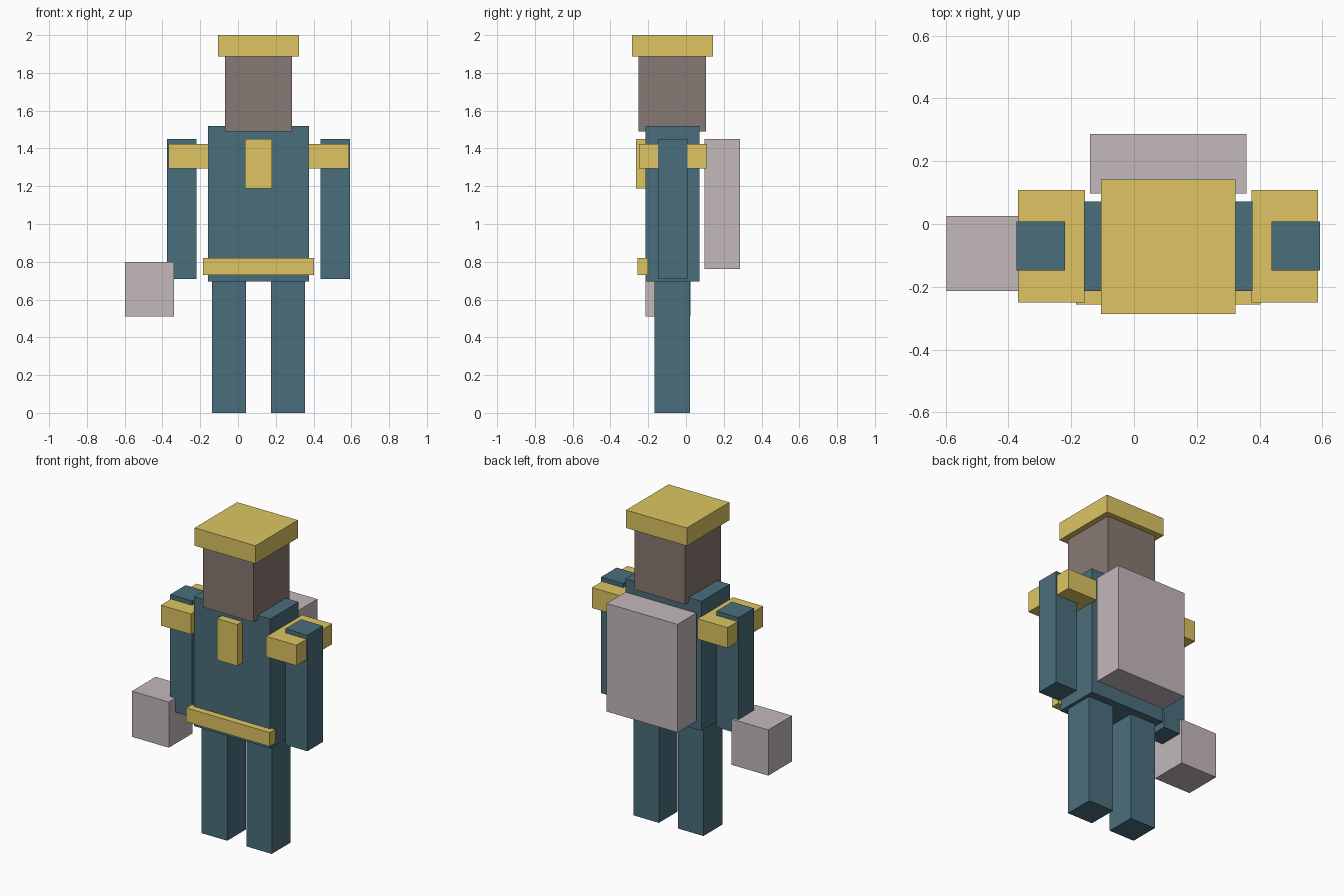
import bpy
import bmesh
from mathutils import Vector

if "Cube" in bpy.data.objects:
    bpy.data.objects.remove(bpy.data.objects["Cube"])

CENTRE_X = 0.109  # the body's own plane of symmetry


def make_material(name, srgb):
    mat = bpy.data.materials.new(name)
    linear = [((c / 255 + 0.055) / 1.055) ** 2.4 for c in srgb]
    mat.diffuse_color = (*linear, 1)
    mat.use_nodes = True
    mat.node_tree.nodes["Principled BSDF"].inputs["Base Color"].default_value = mat.diffuse_color
    return mat


cloth = make_material("blue_cloth", (74, 110, 124))
gold = make_material("gold", (221, 197, 98))
skin = make_material("brown_skin", (135, 121, 115))
pale = make_material("pale_grey", (195, 184, 187))


def box(name, x, y, z, mat):
    """Box given by its (low, high) range on each axis."""
    low, high = Vector((x[0], y[0], z[0])), Vector((x[1], y[1], z[1]))
    centre, size = (low + high) / 2, high - low
    bm = bmesh.new()
    bmesh.ops.create_cube(bm, size=1)
    bmesh.ops.scale(bm, vec=size, verts=bm.verts)
    mesh = bpy.data.meshes.new(name)
    bm.to_mesh(mesh)
    bm.free()
    mesh.materials.append(mat)
    obj = bpy.data.objects.new(name, mesh)
    obj.location = centre
    bpy.context.collection.objects.link(obj)


def box_pair(name, x, y, z, mat):
    """Box and its mirror image across the body's centre."""
    box(name + "_right", x, y, z, mat)
    box(name + "_left", (2 * CENTRE_X - x[1], 2 * CENTRE_X - x[0]), y, z, mat)


# Body
box("torso", (-0.159, 0.377), (-0.214, 0.071), (0.695, 1.52), cloth)
box("head", (-0.069, 0.287), (-0.252, 0.107), (1.49, 1.886), skin)
box_pair("arm", (-0.375, -0.22), (-0.148, 0.008), (0.71, 1.45), cloth)
box_pair("leg", (-0.138, 0.042), (-0.168, 0.022), (0, 0.695), cloth)

# Gold trim
box("hat", (-0.105, 0.323), (-0.286, 0.142), (1.886, 2), gold)
box_pair("shoulder_pad", (-0.369, -0.156), (-0.25, 0.109), (1.293, 1.423), gold)
box("chest_plate", (0.037, 0.18), (-0.264, -0.207), (1.187, 1.451), gold)
box("belt", (-0.185, 0.403), (-0.257, -0.2), (0.731, 0.82), gold)

# Carried gear
box("backpack", (-0.141, 0.359), (0.097, 0.287), (0.762, 1.451), pale)
box("hand_bag", (-0.598, -0.338), (-0.214, 0.025), (0.509, 0.8), pale)
